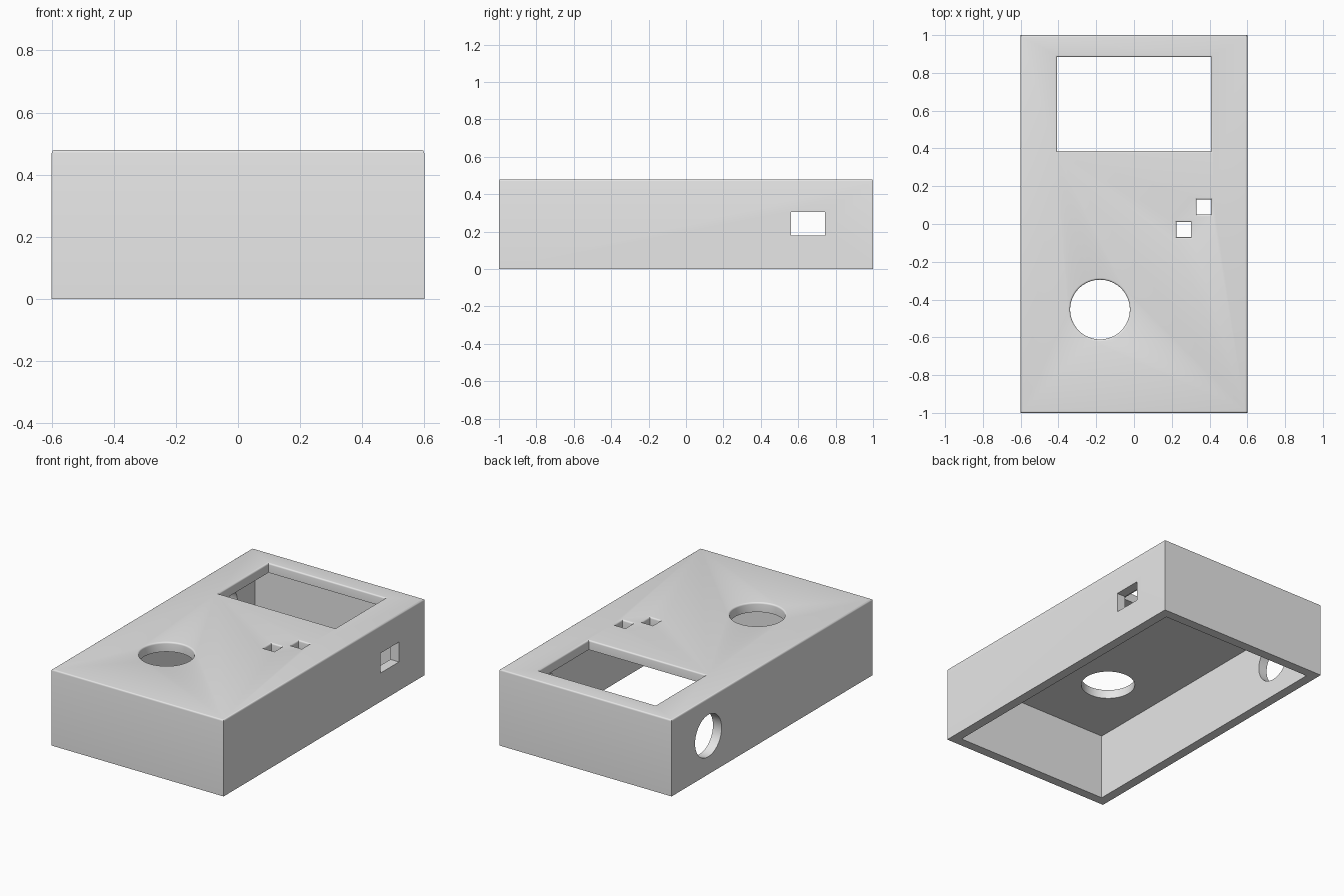
import bpy, bmesh, math
from mathutils import Matrix, Vector

if "Cube" in bpy.data.objects:
    bpy.data.objects.remove(bpy.data.objects["Cube"])

H, WALL, B = 0.48, 0.06, 0.01   # height, wall thickness, edge rounding


def rect(hx, hy):
    return lambda o: [(-hx - o, -hy - o), (hx + o, -hy - o), (hx + o, hy + o), (-hx - o, hy + o)]


def circle(r, n=64):
    return lambda o: [((r + o) * math.cos(2 * math.pi * i / n),
                       (r + o) * math.sin(2 * math.pi * i / n)) for i in range(n)]


def loft(name, outline, rings, matrix=Matrix()):
    """Solid through copies of an outline at (height, offset) rings."""
    bm = bmesh.new()
    loops = [[bm.verts.new((x, y, z)) for x, y in outline(o)] for z, o in rings]
    n = len(loops[0])
    for a, b in zip(loops, loops[1:]):
        for i in range(n):
            j = (i + 1) % n
            bm.faces.new((a[i], a[j], b[j], b[i]))
    bm.faces.new(loops[0][::-1])
    bm.faces.new(loops[-1])
    bm.transform(matrix)
    bmesh.ops.recalc_face_normals(bm, faces=bm.faces[:])
    mesh = bpy.data.meshes.new(name)
    bm.to_mesh(mesh)
    bm.free()
    obj = bpy.data.objects.new(name, mesh)
    bpy.context.collection.objects.link(obj)
    return obj


# Quarter-round used on the outer rim and on the lips of the top openings
STEPS = [i * math.pi / 8 for i in range(5)]
round_over = [(H - B + B * math.sin(t), -B * (1 - math.cos(t))) for t in STEPS]
lip = [(z, -o) for z, o in round_over]

# Enclosure body
body = loft("enclosure", rect(0.6, 1.0), [(0, 0)] + round_over)
grey = bpy.data.materials.new("light grey")
grey.diffuse_color = (0.8, 0.8, 0.8, 1)
grey.use_nodes = True
grey.node_tree.nodes["Principled BSDF"].inputs["Base Color"].default_value = grey.diffuse_color
body.data.materials.append(grey)

# Cavity, open at the bottom
cutters = [loft("cavity", rect(0.6 - WALL, 1.0 - WALL), [(-0.1, 0), (H - WALL, 0)])]

# Top openings: screen window, two button holes, round hole
for name, outline, x, y in (
        ("screen_window", rect(0.407, 0.249), 0, 0.635),
        ("button_hole_a", rect(0.038, 0.04), 0.37, 0.09),
        ("button_hole_b", rect(0.038, 0.04), 0.263, -0.03),
        ("round_hole", circle(0.158), -0.18, -0.453)):
    rings = [(0.3, 0)] + lip + [(H + 0.1, B)]
    cutters.append(loft(name, outline, rings, Matrix.Translation((x, y, 0))))

# Side openings: rectangular port on the right, round port on the left
turn = Matrix.Rotation(math.pi / 2, 4, 'Y')
cutters.append(loft("right_port", rect(0.0625, 0.0915), [(-0.1, 0), (0.1, 0)],
                    Matrix.Translation((0.6, 0.653, 0.243)) @ turn))
cutters.append(loft("left_port", circle(0.132), [(-0.1, 0), (0.1, 0)],
                    Matrix.Translation((-0.6, 0.635, 0.243)) @ turn))

# Cut everything out of the body
bpy.context.view_layer.objects.active = body
body.select_set(True)
for c in cutters:
    mod = body.modifiers.new(c.name, 'BOOLEAN')
    mod.operation, mod.solver, mod.object = 'DIFFERENCE', 'EXACT', c
    bpy.ops.object.modifier_apply(modifier=mod.name)
    bpy.data.objects.remove(c, do_unlink=True)

bpy.ops.object.shade_smooth_by_angle(angle=math.radians(30))
